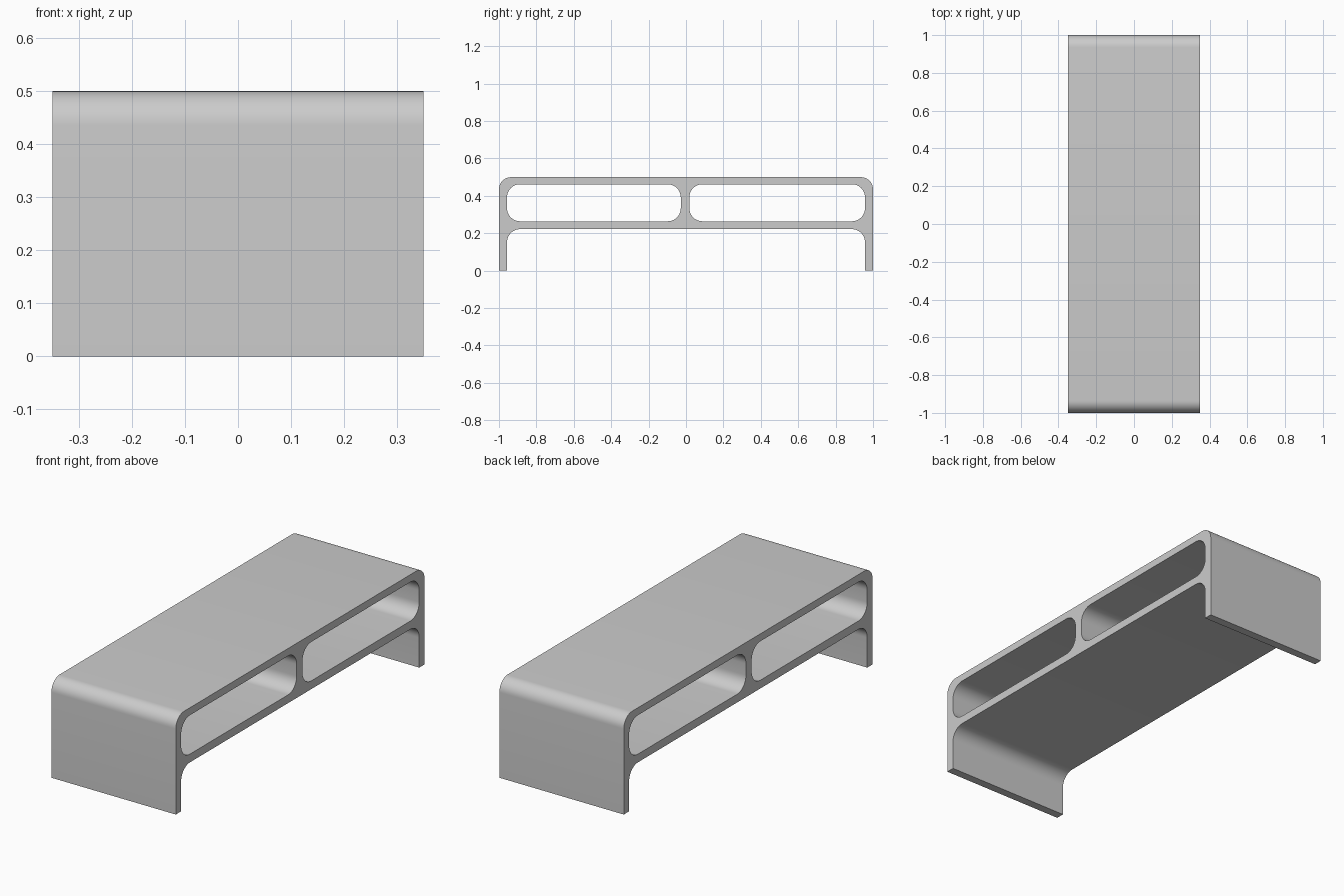
import bpy, bmesh
from math import sin, cos, pi
from mathutils import Vector

if "Cube" in bpy.data.objects:
    bpy.data.objects.remove(bpy.data.objects["Cube"])

HALF_DEPTH = 0.35


def arc(cy, cz, r, start, steps=10):
    """Quarter circle, counter-clockwise from the start angle."""
    return [(cy + r * cos(start + pi / 2 * i / steps),
             cz + r * sin(start + pi / 2 * i / steps)) for i in range(steps + 1)]


def rounded_rect(y0, y1, z0, z1, r):
    return (arc(y1 - r, z0 + r, r, -pi / 2) + arc(y1 - r, z1 - r, r, 0)
            + arc(y0 + r, z1 - r, r, pi / 2) + arc(y0 + r, z0 + r, r, pi))


def extruded_profile(name, loops):
    """Fill the outline with its holes and extrude it along x."""
    bm = bmesh.new()
    edges = []
    for loop in loops:
        vs = [bm.verts.new((-HALF_DEPTH, y, z)) for y, z in loop]
        edges += [bm.edges.new((v, vs[(i + 1) % len(vs)])) for i, v in enumerate(vs)]
    bmesh.ops.triangle_fill(bm, edges=edges, use_beauty=True, use_dissolve=False)
    geo = bmesh.ops.extrude_face_region(bm, geom=bm.faces[:], use_keep_orig=True)
    moved = [g for g in geo["geom"] if isinstance(g, bmesh.types.BMVert)]
    bmesh.ops.translate(bm, verts=moved, vec=Vector((2 * HALF_DEPTH, 0, 0)))
    bmesh.ops.recalc_face_normals(bm, faces=bm.faces[:])
    mesh = bpy.data.meshes.new(name)
    bm.to_mesh(mesh)
    bm.free()
    obj = bpy.data.objects.new(name, mesh)
    bpy.context.collection.objects.link(obj)
    bpy.context.view_layer.objects.active = obj
    obj.select_set(True)
    bpy.ops.object.shade_smooth_by_angle(angle=pi / 6)
    return obj


# Outer shell: rounded top corners, two legs, filleted underside
inner, r = 0.957, 0.07
outline = [(-1, 0), (-inner, 0)]
outline += arc(-inner + r, 0.222 - r, r, pi / 2)[::-1]
outline += arc(inner - r, 0.222 - r, r, 0)[::-1]
outline += [(inner, 0), (1, 0)]
outline += arc(1 - 0.065, 0.5 - 0.065, 0.065, 0)
outline += arc(-1 + 0.065, 0.5 - 0.065, 0.065, pi / 2)

# Two rounded shelf openings either side of the divider
left_opening = rounded_rect(-inner, -0.028, 0.264, 0.462, r)
right_opening = rounded_rect(0.018, inner, 0.264, 0.462, r)

extruded_profile("bench_frame", [outline, left_opening, right_opening])
